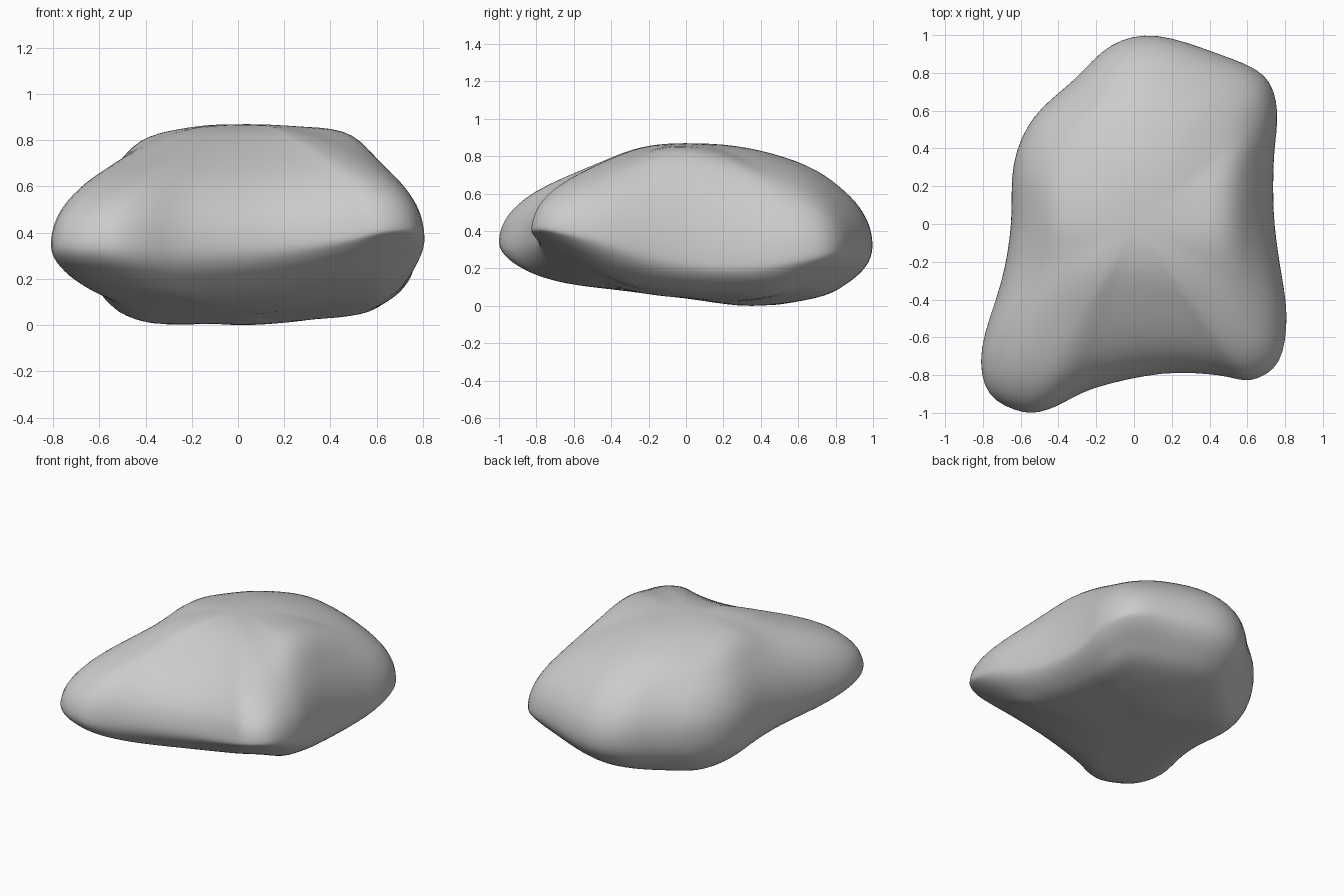
import bpy
import bmesh
from mathutils import Vector

cube = bpy.data.objects.get("Cube")
if cube:
    bpy.data.objects.remove(cube, do_unlink=True)

# Spokes around the boulder: rim x, y, z, then shoulder fraction and height
SPOKES = [
    (.74, .05, .26, .67, .83), (.74, .35, .25, .67, .79), (.76, .6, .28, .67, .73),
    (.69, .79, .31, .66, .72), (.45, .9, .34, .66, .75), (.12, 1, .34, .65, .76),
    (-.12, .95, .35, .65, .76), (-.32, .76, .36, .68, .77), (-.53, .57, .37, .66, .77),
    (-.64, .32, .36, .65, .79), (-.65, 0, .35, .65, .81), (-.7, -.3, .36, .6, .79),
    (-.81, -.66, .37, .55, .76), (-.77, -.9, .37, .52, .75), (-.58, -1, .37, .5, .76),
    (-.42, -.97, .36, .47, .775), (-.22, -.87, .36, .43, .8), (.15, -.79, .37, .4, .82),
    (.45, -.8, .4, .44, .81), (.62, -.83, .43, .52, .785), (.77, -.73, .43, .58, .77),
    (.81, -.48, .39, .61, .79), (.77, -.2, .32, .64, .83),
]
TOP = .88
AROUND, UP = 4, 5


def catmull(a, b, c, d, t):
    """Smooth curve from b to c, guided by the neighbours a and d."""
    return b + ((c - a) + ((2 * a - 5 * b + 4 * c - d) + (3 * (b - c) + d - a) * t) * t) * t / 2


def underside(x, y):
    """Tilted base that lifts toward the front, the back and the sides."""
    back_corner = .2 * max(0, x - .2) * max(0, y)
    front_corner = .45 * max(0, x + .1) * max(0, -y - .3)
    return .05 - .12 * y + .35 * max(0, y - .45) + .1 * x * x + back_corner + front_corner


def mix(a, b, t):
    return a + (b - a) * t


def profile(spoke):
    """Smooth section from the bottom centre, over the rim, to the top centre."""
    x, y, z, f, shoulder = spoke

    def at(frac, height):
        return Vector((x * frac, y * frac, height))

    def below(frac, drop):
        return at(frac, mix(z, underside(x * frac, y * frac), drop))

    def above(inward, rise):
        return at(mix(1, f, inward), mix(z, shoulder, rise))

    inner_z = mix(shoulder, TOP, .8)
    keys = [
        below(-.35, 1), below(0, 1), below(.35, 1), below(.7, 1),
        below(.86, .85), below(.97, .5), at(1, z),
        above(.1, .33), above(.41, .66), above(1, 1),
        at(f / 2, inner_z), at(0, TOP), at(-f / 2, inner_z),
    ]
    points = [catmull(*keys[i:i + 4], k / UP) for i in range(len(keys) - 3) for k in range(UP)]
    return points + [keys[-2]]


# Boulder: sections blended all the way around
sections = [profile(s) for s in SPOKES]
count = len(sections)
bm = bmesh.new()
columns = []
for i in range(count):
    near = [sections[(i + k) % count] for k in (-1, 0, 1, 2)]
    for step in range(AROUND):
        columns.append([bm.verts.new(catmull(*p, step / AROUND)) for p in zip(*near)])
for i, right in enumerate(columns):
    left = columns[i - 1]
    for j in range(len(right) - 1):
        bm.faces.new((left[j], right[j], right[j + 1], left[j + 1]))
bmesh.ops.remove_doubles(bm, verts=bm.verts, dist=.0005)
for _ in range(3):
    bmesh.ops.smooth_vert(bm, verts=bm.verts, factor=.5,
                          use_axis_x=True, use_axis_y=True, use_axis_z=True)
bmesh.ops.recalc_face_normals(bm, faces=bm.faces)

# Rest the boulder on the ground
lowest = min(v.co.z for v in bm.verts)
bmesh.ops.translate(bm, verts=bm.verts, vec=(0, 0, -lowest))
mesh = bpy.data.meshes.new("boulder")
bm.to_mesh(mesh)
bm.free()
mesh.shade_smooth()
boulder = bpy.data.objects.new("boulder", mesh)
bpy.context.collection.objects.link(boulder)

# Stone colour
stone = bpy.data.materials.new("grey stone")
stone.use_nodes = True
colour = (.6, .6, .6, 1)
stone.diffuse_color = colour
stone.node_tree.nodes["Principled BSDF"].inputs["Base Color"].default_value = colour
mesh.materials.append(stone)
